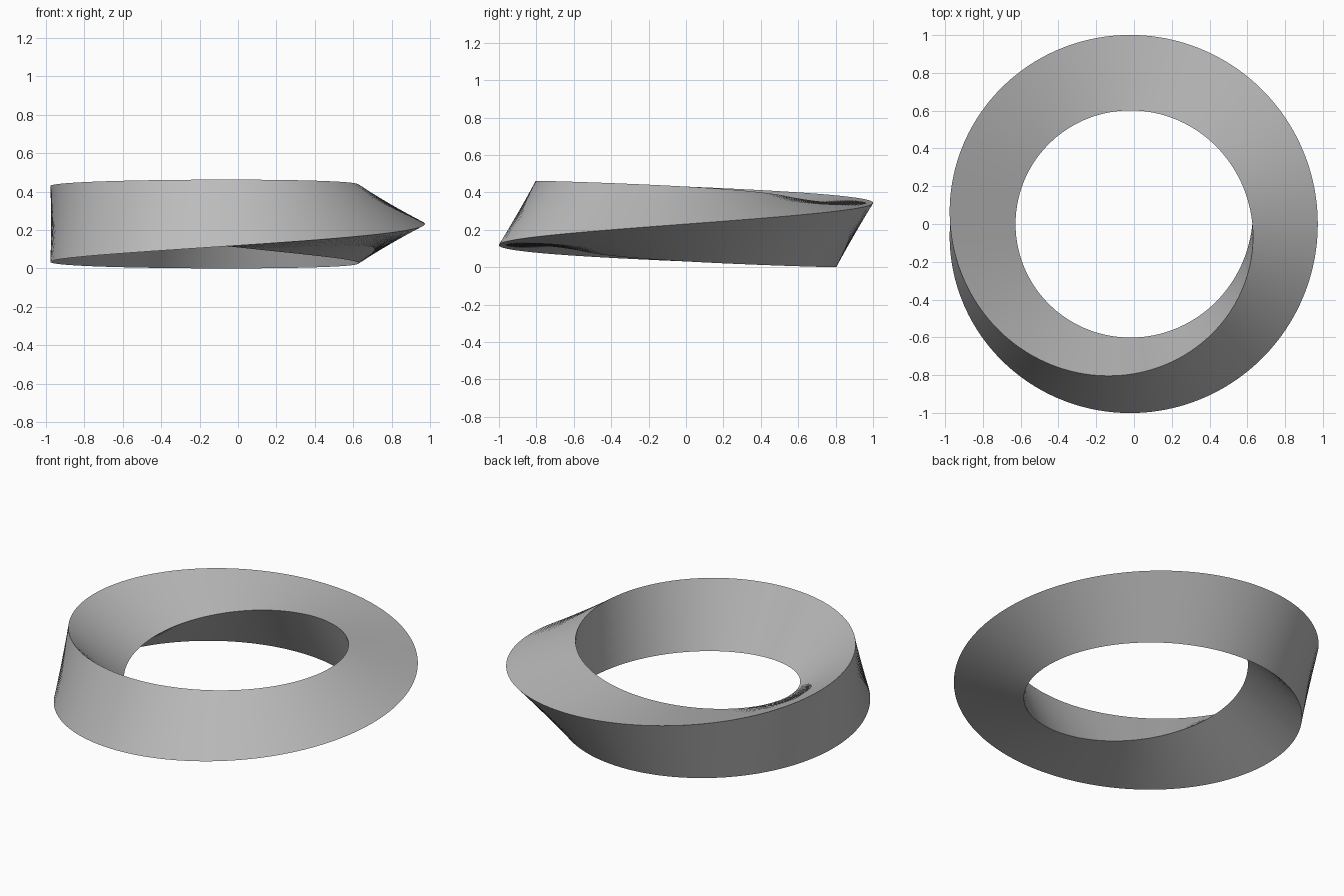
import bpy
import bmesh
from math import cos, sin, pi, tau, radians

if "Cube" in bpy.data.objects:
    bpy.data.objects.remove(bpy.data.objects["Cube"], do_unlink=True)

SEGMENTS = 240        # steps around the ring
SIDES = 3             # triangular cross-section
RING_RADIUS = 0.8
SECTION_RADIUS = 0.231
CENTRE_X = -0.058

# Plain grey material
grey = bpy.data.materials.new("grey")
grey.use_nodes = True
colour = (0.5, 0.5, 0.5, 1.0)
grey.diffuse_color = colour
grey.node_tree.nodes["Principled BSDF"].inputs["Base Color"].default_value = colour


def section(bm, theta):
    """Triangle turned by a third of the angle travelled round the ring."""
    corners = []
    for k in range(SIDES):
        a = theta / SIDES + k * tau / SIDES
        r = RING_RADIUS + SECTION_RADIUS * cos(a)
        corners.append(bm.verts.new((CENTRE_X + r * cos(theta),
                                     r * sin(theta),
                                     SECTION_RADIUS * (1 + sin(a)))))
    return corners


# Twisted ring: the last section joins the first, one corner further on
bm = bmesh.new()
rings = [section(bm, tau * i / SEGMENTS) for i in range(SEGMENTS)]
rings.append(rings[0][1:] + rings[0][:1])
for here, after in zip(rings, rings[1:]):
    for k in range(SIDES):
        n = (k + 1) % SIDES
        bm.faces.new((here[k], after[k], after[n], here[n]))
bmesh.ops.recalc_face_normals(bm, faces=bm.faces)

mesh = bpy.data.meshes.new("twisted_ring")
bm.to_mesh(mesh)
bm.free()
mesh.materials.append(grey)
ring = bpy.data.objects.new("twisted_ring", mesh)
bpy.context.collection.objects.link(ring)

# Smooth along the ring, sharp along its single long edge
bpy.ops.object.select_all(action='DESELECT')
ring.select_set(True)
bpy.context.view_layer.objects.active = ring
bpy.ops.object.shade_smooth_by_angle(angle=radians(30))
